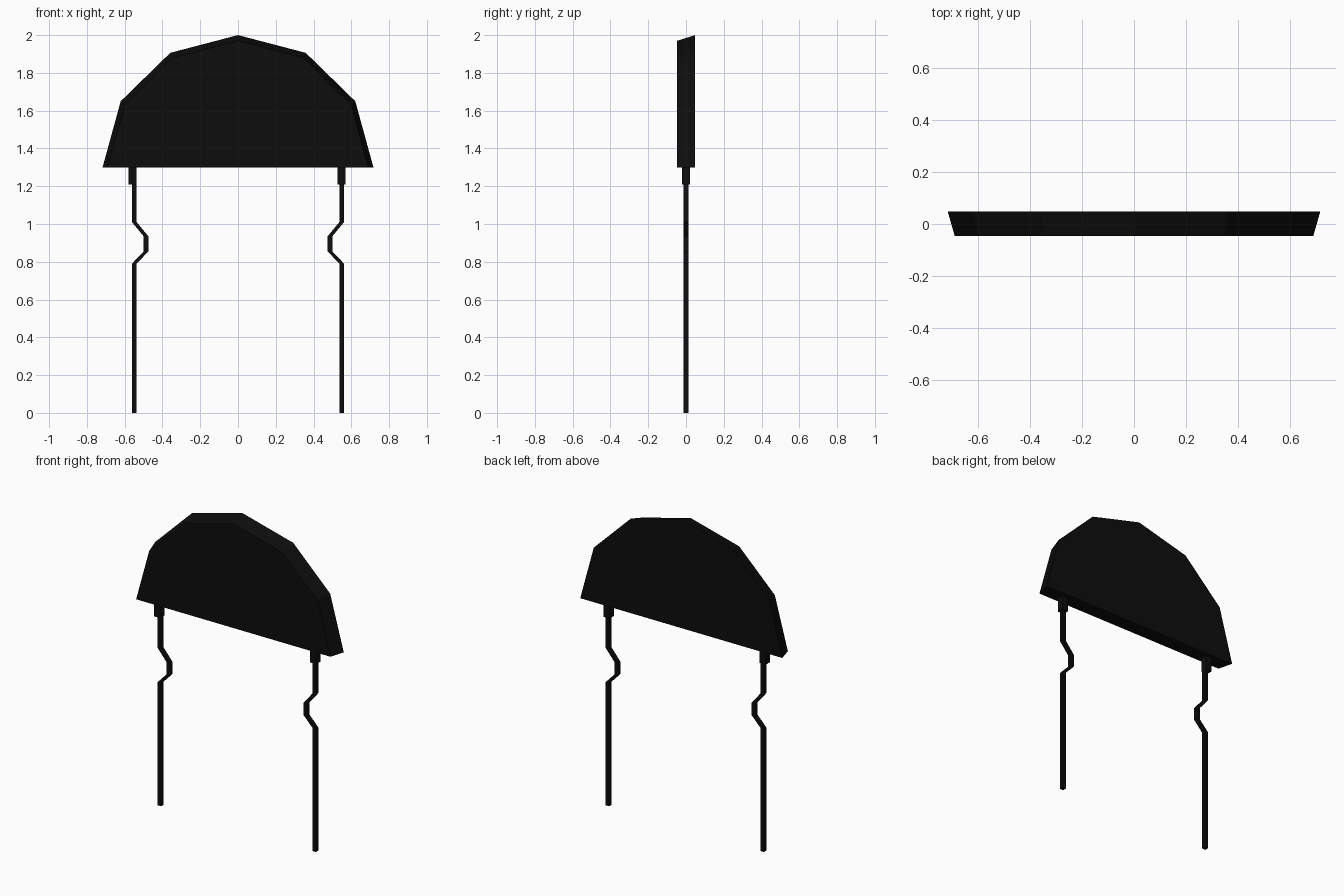
import bpy, bmesh
from math import cos, sin, pi

default = bpy.data.objects.get("Cube")
if default:
    bpy.data.objects.remove(default, do_unlink=True)

black = bpy.data.materials.new("matte_black")
black.use_nodes = True
black.diffuse_color = (0.004, 0.004, 0.004, 1)
black.node_tree.nodes["Principled BSDF"].inputs["Base Color"].default_value = (0.004, 0.004, 0.004, 1)

BASE_Z = 1.3


def loft(name, rings):
    """Join matching rings of points with quads and cap both ends."""
    bm = bmesh.new()
    loops = [[bm.verts.new(p) for p in ring] for ring in rings]
    for a, b in zip(loops, loops[1:]):
        n = len(a)
        for i in range(n):
            j = (i + 1) % n
            bm.faces.new((a[i], a[j], b[j], b[i]))
    bm.faces.new(loops[0])
    bm.faces.new(loops[-1])
    bmesh.ops.recalc_face_normals(bm, faces=bm.faces)
    mesh = bpy.data.meshes.new(name)
    bm.to_mesh(mesh)
    bm.free()
    mesh.materials.append(black)
    obj = bpy.data.objects.new(name, mesh)
    bpy.context.collection.objects.link(obj)
    return obj


def square(x, z, half):
    return [(x + sx * half, sy * half, z)
            for sx, sy in ((-1, -1), (1, -1), (1, 1), (-1, 1))]


def half_disc(radius, height, y):
    return [(radius * cos(pi * i / 6), y, BASE_Z + height * sin(pi * i / 6))
            for i in range(7)]


# Faceted half-disc body, tapering towards the front
loft("body", [half_disc(0.69, 0.67, -0.047), half_disc(0.717, 0.70, 0.048)])

# Kinked wire legs: inward offset at each height
kink = [(0, 0), (0, 0.79), (0.062, 0.855), (0.062, 0.935), (0, 1.01), (0, 1.31)]
for side, name in ((1, "left"), (-1, "right")):
    loft(name + "_leg", [square(side * (0.549 - dx), z, 0.0125) for dx, z in kink])

# Collars where the legs enter the body
for name, x in (("left", 0.548), ("right", -0.559)):
    loft(name + "_collar", [square(x, z, 0.0215) for z in (1.21, 1.31)])
